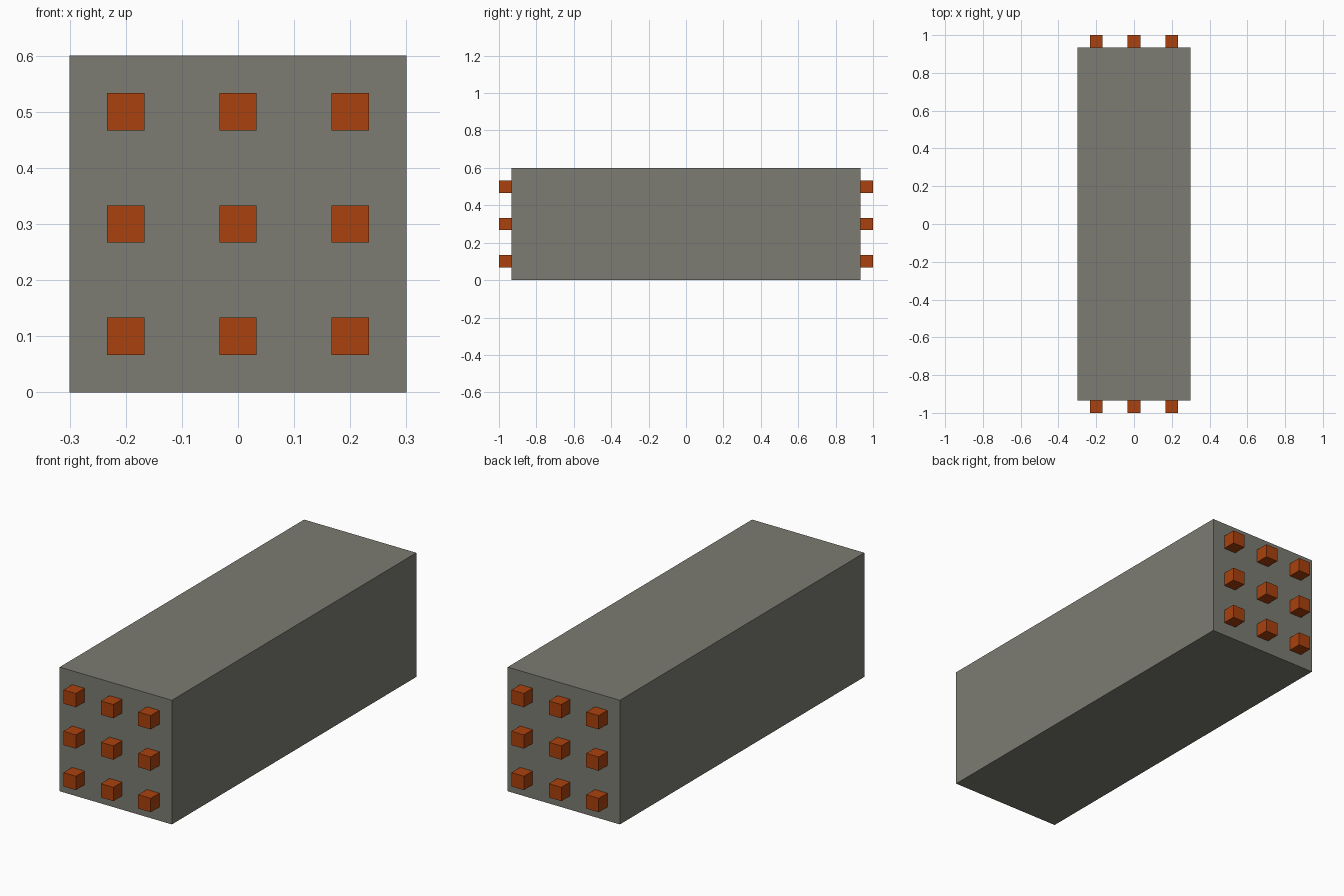
import bpy

cube = bpy.data.objects.get("Cube")
if cube:
    bpy.data.objects.remove(cube, do_unlink=True)


def make_material(name, rgb):
    mat = bpy.data.materials.new(name)
    mat.use_nodes = True
    colour = (*rgb, 1.0)
    mat.diffuse_color = colour
    bsdf = next(n for n in mat.node_tree.nodes if n.type == 'BSDF_PRINCIPLED')
    bsdf.inputs["Base Color"].default_value = colour
    return mat


def add_box(name, centre, size, mat):
    bpy.ops.mesh.primitive_cube_add(size=1, location=centre)
    obj = bpy.context.object
    obj.name = name
    obj.scale = size
    bpy.ops.object.transform_apply(location=False, rotation=False, scale=True)
    obj.data.materials.append(mat)
    return obj


grey = make_material("warm_grey", (0.2, 0.2, 0.17))
orange = make_material("burnt_orange", (0.4, 0.053, 0.004))

PEG = 1 / 15            # edge length of one peg
SPACING = 0.2           # distance between peg centres
BODY_HALF = 1 - PEG     # half length of the block

# Long square block
add_box("body", (0, 0, 0.3), (0.6, 2 * BODY_HALF, 0.6), grey)

# Three by three grid of pegs on each end
for end, side in (("front", -1), ("back", 1)):
    for row in range(3):
        for col in range(3):
            centre = ((col - 1) * SPACING, side * (1 - PEG / 2), 0.1 + row * SPACING)
            add_box(f"{end}_peg_{row + 1}_{col + 1}", centre, (PEG, PEG, PEG), orange)
